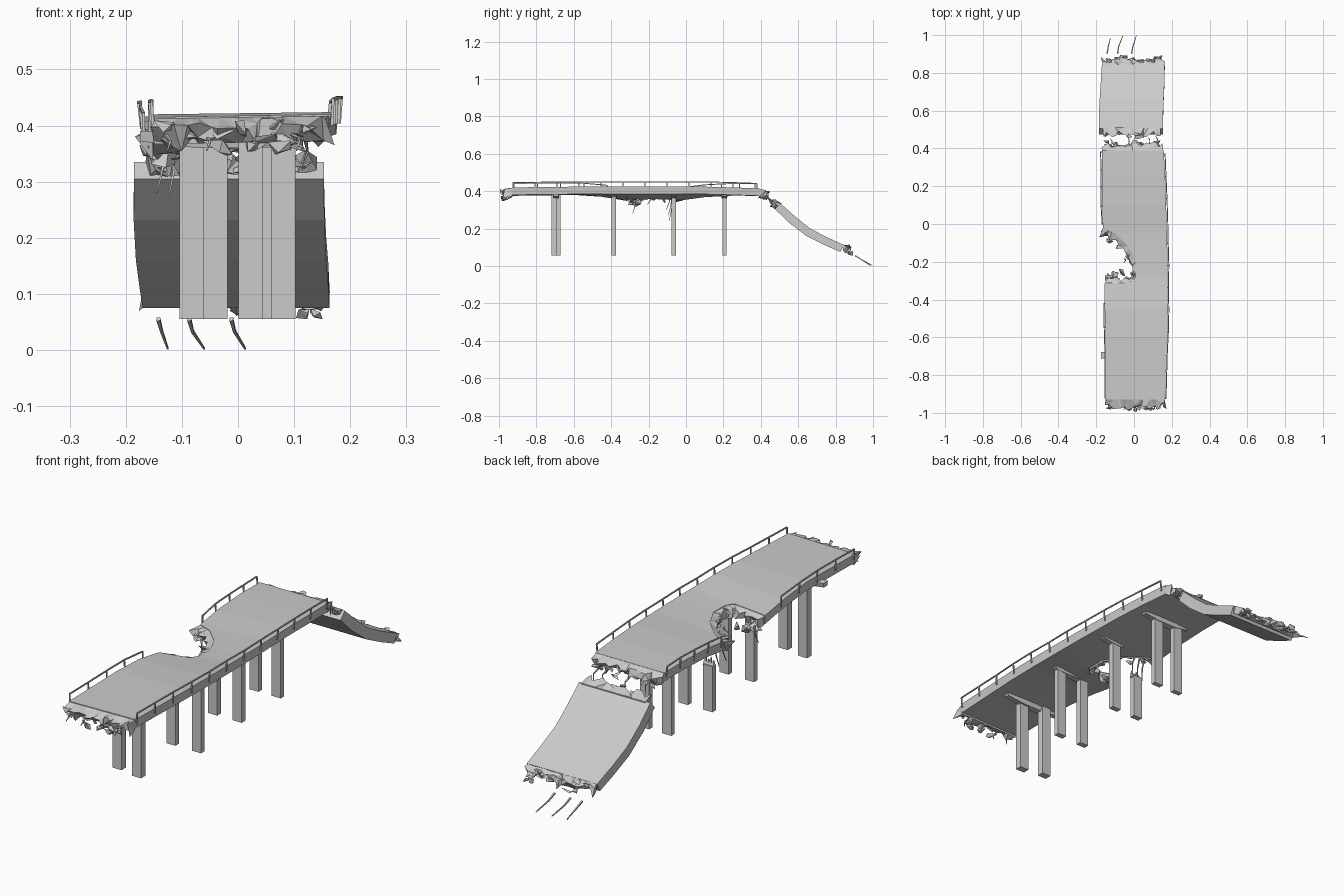
import bpy, bmesh, random
from mathutils import Vector as V

if "Cube" in bpy.data.objects:
    bpy.data.objects.remove(bpy.data.objects["Cube"])

random.seed(4)


def finish(name, bm):
    bmesh.ops.recalc_face_normals(bm, faces=bm.faces[:])
    me = bpy.data.meshes.new(name)
    bm.to_mesh(me)
    bm.free()
    ob = bpy.data.objects.new(name, me)
    bpy.context.collection.objects.link(ob)
    return ob


def loft(bm, sections):
    """Skin a list of closed sections and cap both ends."""
    rings = [[bm.verts.new(p) for p in s] for s in sections]
    n = len(rings[0])
    for a, b in zip(rings, rings[1:]):
        for i in range(n):
            bm.faces.new((a[i], a[(i + 1) % n], b[(i + 1) % n], b[i]))
    bm.faces.new(rings[0])
    bm.faces.new(rings[-1][::-1])


def bar(bm, pts, r=0.003, tip=None):
    """Thin square bar through points, optionally tapering."""
    pts = [V(p) for p in pts]
    secs = []
    for i, p in enumerate(pts):
        d = (pts[min(i + 1, len(pts) - 1)] - pts[max(i - 1, 0)]).normalized()
        u = d.cross(V((1, 0, 0)) if abs(d.x) < 0.8 else V((0, 0, 1))).normalized()
        w = d.cross(u)
        k = r if tip is None else r + (tip - r) * i / (len(pts) - 1)
        secs.append([p + u * k + w * k, p - u * k + w * k, p - u * k - w * k, p + u * k - w * k])
    loft(bm, secs)


def chunk(bm, c, s):
    """Angular concrete fragment."""
    vs = [bm.verts.new([c[k] + random.uniform(-1, 1) * s[k] for k in range(3)]) for _ in range(8)]
    res = bmesh.ops.convex_hull(bm, input=vs)
    bmesh.ops.delete(bm, geom=[g for g in set(res["geom_interior"] + res["geom_unused"])
                               if isinstance(g, bmesh.types.BMVert)], context='VERTS')


def along(path, t):
    f = t * (len(path) - 1)
    i = min(int(f), len(path) - 2)
    return V(path[i]).lerp(V(path[i + 1]), f - i)


def rubble(name, path, out, n, thick=0.04, size=0.02, chunks=10):
    """Jagged broken edge along a path of top points, growing in direction out."""
    bm = bmesh.new()
    out = V(out)
    secs = []
    for i in range(n + 1):
        p = along(path, i / n)
        j = lambda s: V([random.uniform(-s, s) for _ in range(3)])
        dn = V((0, 0, -thick))
        secs.append([p, p + out * random.uniform(.3, 1) + j(.008) + dn * .1,
                     p + out * random.uniform(.1, .9) + j(.012) + dn * random.uniform(.5, 1.2), p + dn])
    loft(bm, secs)
    bmesh.ops.triangulate(bm, faces=bm.faces[:])
    for _ in range(chunks):
        p = along(path, random.uniform(.04, .96)) + out * random.uniform(.3, .95)
        p.z -= thick * random.uniform(.1, 1.1)
        chunk(bm, p, [size * random.uniform(.5, 1.2), size * random.uniform(.4, .8), size * random.uniform(.3, .7)])
    return finish(name, bm)


# Main deck: y, left x, right x, left z, right z (bite taken from the left side)
deck = [(-.93, -.15, .165, .415, .42), (-.6, -.15, .177, .42, .424), (-.45, -.155, .179, .41, .424),
        (-.315, -.155, .178, .388, .424), (-.31, -.012, .178, .402, .424), (-.28, .008, .178, .402, .424),
        (-.2, .01, .177, .402, .424), (-.12, -.03, .176, .4, .424), (-.05, -.1, .174, .395, .424),
        (-.02, -.165, .173, .392, .424), (.1, -.168, .17, .408, .424), (.25, -.17, .165, .416, .42),
        (.39, -.17, .157, .415, .415)]
bm = bmesh.new()
loft(bm, [[(l, y, zl), (r, y, zr), (r - .004, y, zr - .04), (l + .004, y, zl - .04)]
          for y, l, r, zl, zr in deck])
finish("main_deck", bm)

# Fallen deck slab leaning down to the ground
ramp = [(.505, .335, .475, .305, -.185, .153), (.58, .268, .55, .232, -.186, .154),
        (.66, .203, .645, .16, -.182, .157), (.75, .155, .735, .115, -.176, .161),
        (.845, .112, .825, .075, -.17, .163)]
bm = bmesh.new()
loft(bm, [[(l, yt, zt), (r, yt, zt), (r, yb, zb), (l, yb, zb)] for yt, zt, yb, zb, l, r in ramp])
finish("fallen_slab", bm)

# Broken edges
rubble("front_break", [(-.148, -.93, .412), (.162, -.93, .417)], (0, -.055, -.01), 16, .045, .026, 15)
rubble("back_break", [(-.168, .39, .414), (.155, .39, .414)], (0, .05, -.015), 14, .04, .024, 12)
rubble("slab_top_break", [(-.165, .51, .335), (.14, .51, .335)], (0, -.05, .02), 14, .035, .022, 12)
rubble("slab_bottom_break", [(-.165, .84, .112), (.158, .84, .112)], (0, .05, -.015), 14, .032, .022, 14)
rubble("bite_break_back", [(-.165, -.02, .39), (-.1, -.05, .393), (-.03, -.12, .398), (.01, -.2, .4)],
       (-.02, -.05, -.008), 12, .042, .022, 11)
rubble("bite_break_side", [(.01, -.2, .4), (.008, -.28, .4), (-.012, -.31, .4)],
       (-.03, 0, -.01), 6, .042, .016, 4)
rubble("bite_break_front", [(-.012, -.312, .4), (-.152, -.312, .387)], (0, .04, -.015), 8, .04, .018, 6)

# Loose lumps hanging in the bite, and debris on top of the slab's low end
bm = bmesh.new()
for c in [(-.1, -.27, .33), (-.06, -.26, .345), (-.13, -.29, .345)]:
    chunk(bm, c, (.025, .025, .022))
for i in range(6):
    chunk(bm, (random.uniform(-.14, .13), .86, random.uniform(.09, .112)), (.025, .018, .01))
finish("loose_chunks", bm)

# Columns in four pairs: y, left x, right x, depth; the third left one is snapped
rows = [(-.695, -.083, .022, .03), (-.385, -.04, .081, .024), (-.065, -.066, .05, .024), (.205, -.06, .045, .022)]


def column(name, x, y, d, top):
    bm = bmesh.new()
    loft(bm, [[(x - .0215, y - d / 2, z), (x + .0215, y - d / 2, z),
               (x + .0215, y + d / 2, z), (x - .0215, y + d / 2, z)] for z in (.055, top)])
    return finish(name, bm)


for i, (y, lx, rx, d) in enumerate(rows):
    o = .009 if i == 0 else 0
    broken = i == 2
    column(f"left_column_{i+1}", lx, y + o, d, .25 if broken else .382)
    column(f"right_column_{i+1}", rx, y - o, d, .384)
    # Tapered cap beam under the deck
    l, r = (-.175 if i == 0 else -.1 if i == 1 else -.01 if broken else -.11), .115
    bm = bmesh.new()
    loft(bm, [[(x, y - w, .39), (x, y + w, .39), (x, y + w * .7, zb), (x, y - w * .7, zb)]
              for x, w, zb in ((l, .016, .372), (lx + .01 if not broken else .02, .02, .36),
                               (rx, .02, .36), (r, .016, .372))])
    finish(f"cap_beam_{i+1}", bm)

# Jagged spikes on the snapped column and dangling bars above it
bm = bmesh.new()
for k in range(4):
    x = -.083 + k * .012
    bar(bm, [(x, -.065, .245), (x + .002, -.068, .262), (x, -.07, .27 + .012 * (k % 2))], .008, .001)
for x, y, z in [(-.12, -.09, .27), (-.075, -.1, .30), (-.14, -.28, .28), (-.05, -.2, .33), (-.09, -.085, .24)]:
    bar(bm, [(x, y + .015, .36), (x + .006, y + .008, (z + .37) / 2), (x - .004, y - .005, z)], .003, .001)
finish("snapped_column_bars", bm)

# Reinforcing bars curling from the low end to the ground and across the gap
bm = bmesh.new()
for x0, x1, y1 in [(-.142, -.125, .985), (-.087, -.06, .995), (-.012, .013, .998)]:
    bar(bm, [(x0, .905, .055), (x0 + .006, .94, .033), (x1, y1, .002)], .0035, .0015)
for x, y, z, e in [(-.12, .4, .385, .04), (-.03, .4, .38, .05), (.08, .4, .38, .045), (.12, .4, .375, .05)]:
    bar(bm, [(x, y, z), (x + .004, y + e, z - .02), (x - .006, y + 1.3 * e, z - .055)], .003, .001)
for x in (-.13, -.06, .02, .1):
    bar(bm, [(x, -.94, .385), (x + .01, -.975, .372), (x + .004, -.985, .355)], .003, .001)
finish("reinforcing_bars", bm)


# Guard rails with posts following the deck edge
def edge_point(y, side):
    for a, b in zip(deck, deck[1:]):
        if a[0] <= y <= b[0]:
            t = (y - a[0]) / (b[0] - a[0])
            k = 1 if side < 0 else 2
            return V((a[k] + (b[k] - a[k]) * t + .002 * side, y, a[k + 2] + (b[k + 2] - a[k + 2]) * t))


def rail(name, y0, y1, side, n):
    bm = bmesh.new()
    top = []
    for i in range(n + 1):
        p = edge_point(y0 + (y1 - y0) * i / n, side)
        q = p + V((side * random.uniform(0, .006), 0, .026))
        top.append(q)
        bar(bm, [p - V((0, 0, .02)), q], .0025)
    bar(bm, top, .0025)
    return finish(name, bm)


rail("right_rail", -.925, .37, 1, 11)
rail("left_front_rail", -.92, -.42, -1, 4)
rail("left_back_rail", 0, .38, -1, 4)
